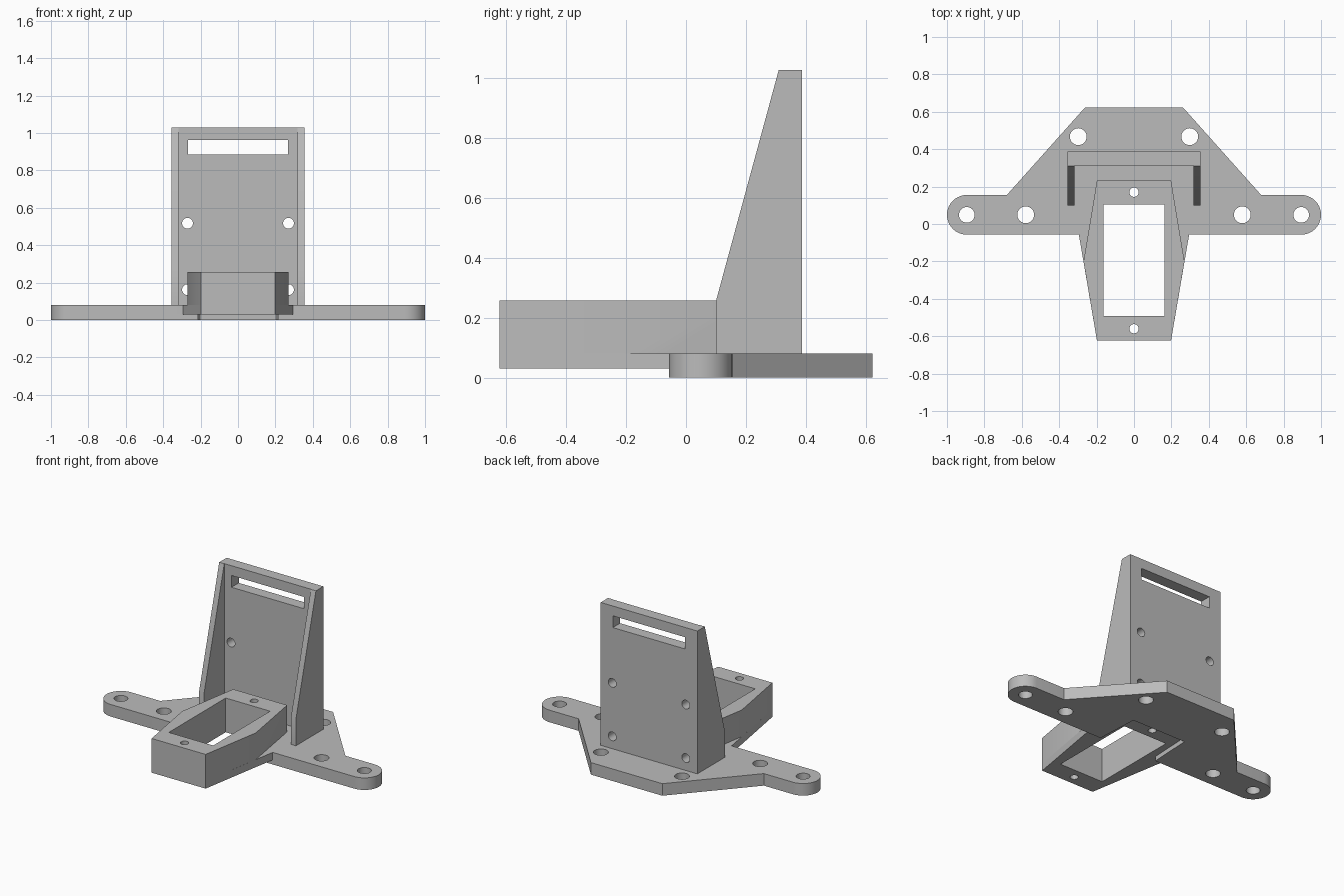
import bpy, bmesh, math
from mathutils import Matrix

if "Cube" in bpy.data.objects:
    bpy.data.objects.remove(bpy.data.objects["Cube"])

grey = bpy.data.materials.new("light_grey")
grey.diffuse_color = (0.5, 0.5, 0.5, 1)
grey.use_nodes = True
grey.node_tree.nodes["Principled BSDF"].inputs["Base Color"].default_value = grey.diffuse_color


def prism(name, pts, lo, hi, axis="z"):
    """Extrude a closed outline: (x, y) along z, (y, z) along x, or (x, z) along y."""
    place = {"z": lambda a, b, c: (a, b, c),
             "x": lambda a, b, c: (c, a, b),
             "y": lambda a, b, c: (a, c, b)}[axis]
    bm = bmesh.new()
    face = bm.faces.new([bm.verts.new(place(a, b, lo)) for a, b in pts])
    out = bmesh.ops.extrude_face_region(bm, geom=[face])
    verts = [v for v in out["geom"] if isinstance(v, bmesh.types.BMVert)]
    bmesh.ops.translate(bm, verts=verts, vec=place(0, 0, hi - lo))
    bmesh.ops.recalc_face_normals(bm, faces=bm.faces)
    mesh = bpy.data.meshes.new(name)
    bm.to_mesh(mesh)
    bm.free()
    mesh.materials.append(grey)
    obj = bpy.data.objects.new(name, mesh)
    bpy.context.collection.objects.link(obj)
    return obj


def mirrored(right):
    """Complete a symmetric outline from its right half, listed front to back."""
    return right + [(-x, y) for x, y in reversed(right)]


def rect(x0, x1, y0, y1):
    return [(x0, y0), (x1, y0), (x1, y1), (x0, y1)]


def circle(cx, cy, r, n=32):
    return [(cx + r * math.cos(2 * math.pi * i / n),
             cy + r * math.sin(2 * math.pi * i / n)) for i in range(n)]


def combine(target, tool, operation):
    mod = target.modifiers.new("combine", "BOOLEAN")
    mod.operation, mod.solver, mod.object = operation, "EXACT", tool
    bpy.context.view_layer.objects.active = target
    bpy.ops.object.modifier_apply(modifier=mod.name)
    bpy.data.objects.remove(tool)


def cut(target, pts, lo, hi, axis="z"):
    combine(target, prism("cutter", pts, lo, hi, axis), "DIFFERENCE")


# Base plate with rounded ears
R, EAR_X, EAR_Y = 0.106, 0.894, 0.049
ear = [(EAR_X + R * math.cos(a), EAR_Y + R * math.sin(a))
       for a in (math.pi * (i / 20 - 0.5) for i in range(21))]
bracket = prism("mounting_bracket",
                mirrored(ear + [(0.68, EAR_Y + R), (0.262, 0.623)]), 0, 0.08)

# Shallow recess under the front of the plate
cut(bracket, mirrored([(0.217, -0.3), (0.215, -0.057), (0.2, 0.233)]), -0.1, 0.03)

# Servo box and the low gussets that join it to the plate
box = prism("servo_box", mirrored([(0.198, -0.623), (0.27, -0.2), (0.198, 0.233)]),
            0.03, 0.257)
gusset = prism("gusset", mirrored([(0.198, -0.623), (0.2947, -0.057), (0.28, 0.0),
                                   (0.198, 0.1)]), 0.03, 0.08)
combine(box, gusset, "UNION")
combine(bracket, box, "UNION")

# Upright: one side profile, hollowed at the front to leave two ribs
upright = prism("upright", [(0.1, 0.04), (0.388, 0.04), (0.388, 1.028),
                            (0.31, 1.028), (0.1, 0.255)], -0.355, 0.355, "x")
cut(upright, rect(-0.318, 0.318, -0.5, 0.312), 0, 2)
cut(upright, rect(-0.266, 0.266, 0.885, 0.963), 0.2, 0.5, "y")
for x in (-0.27, 0.27):
    for z in (0.162, 0.517):
        cut(upright, circle(x, z, 0.029), 0.25, 0.5, "y")
combine(bracket, upright, "UNION")

# Servo opening and its two screw holes
cut(bracket, rect(-0.163, 0.163, -0.493, 0.104), -0.1, 0.5)
for y in (-0.56, 0.17):
    cut(bracket, circle(0, y, 0.025), -0.1, 0.5)

# Mounting holes through the plate
for side in (-1, 1):
    for x, y, r in ((EAR_X, EAR_Y, 0.042), (0.579, EAR_Y, 0.045), (0.298, 0.467, 0.045)):
        cut(bracket, circle(side * x, y, r), -0.1, 0.2)

bpy.ops.object.select_all(action="DESELECT")
bracket.select_set(True)
bpy.context.view_layer.objects.active = bracket
bpy.ops.object.shade_smooth_by_angle(angle=math.radians(30))
